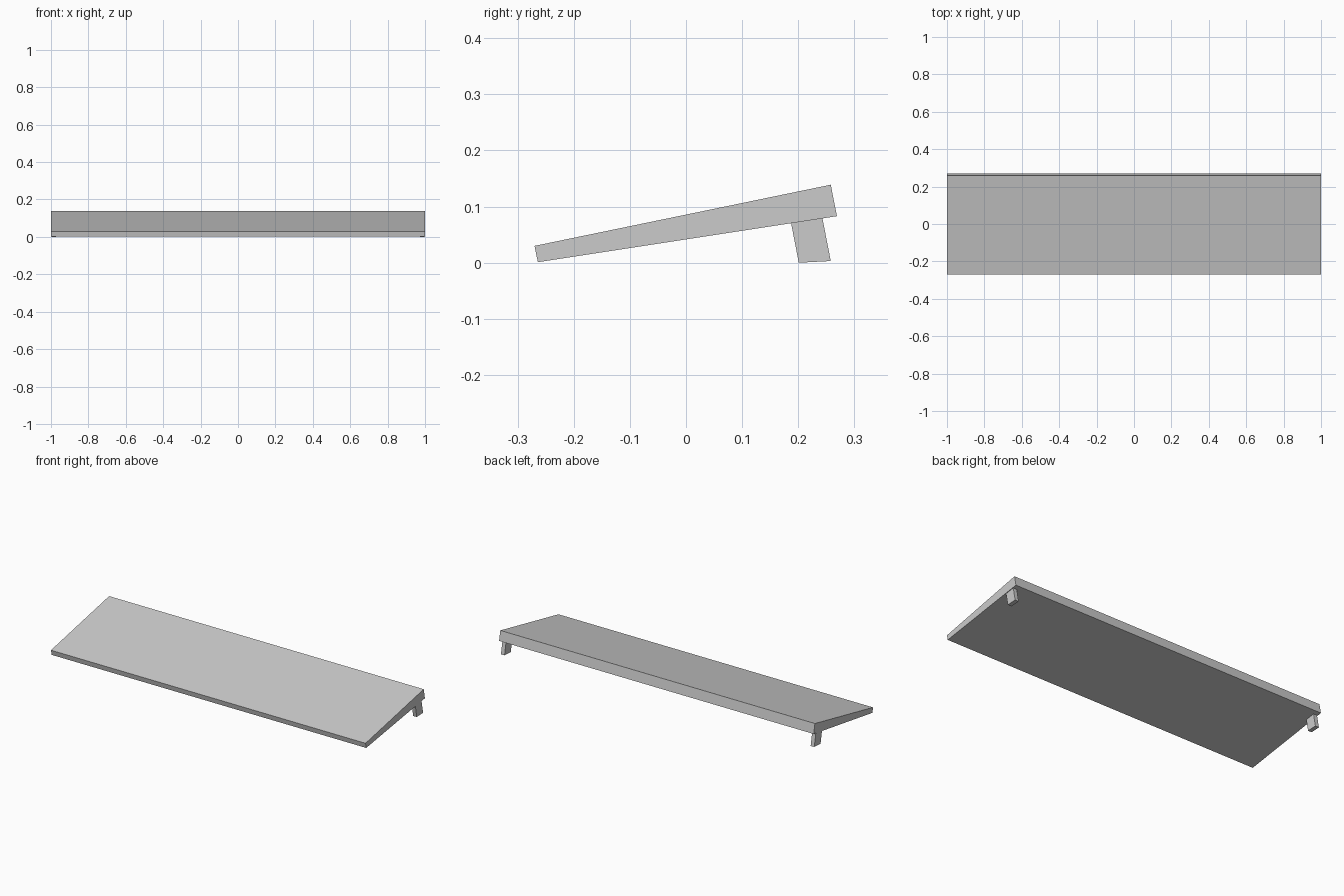
import bpy, bmesh

if "Cube" in bpy.data.objects:
    bpy.data.objects.remove(bpy.data.objects["Cube"])


def extrude_profile(name, profile, x0, x1):
    """Extrude a closed (y, z) outline along x."""
    bm = bmesh.new()
    face = bm.faces.new([bm.verts.new((x0, y, z)) for y, z in profile])
    res = bmesh.ops.extrude_face_region(bm, geom=[face])
    verts = [g for g in res["geom"] if isinstance(g, bmesh.types.BMVert)]
    bmesh.ops.translate(bm, verts=verts, vec=(x1 - x0, 0, 0))
    bmesh.ops.recalc_face_normals(bm, faces=bm.faces[:])
    mesh = bpy.data.meshes.new(name)
    bm.to_mesh(mesh)
    bm.free()
    obj = bpy.data.objects.new(name, mesh)
    bpy.context.collection.objects.link(obj)
    return obj


# Sloped wedge body
extrude_profile("wedge_body", [(-0.27, 0.03), (-0.264, 0.001),
                               (0.269, 0.083), (0.258, 0.139)], -1, 1)

# Tilted rear feet at both ends, mirrored across x
foot = extrude_profile("rear_feet", [(0.187, 0.072), (0.201, 0.0),
                                     (0.258, 0.003), (0.243, 0.08)], 0.973, 0.996)
mirror = foot.modifiers.new("mirror", 'MIRROR')
mirror.use_axis = (True, False, False)
